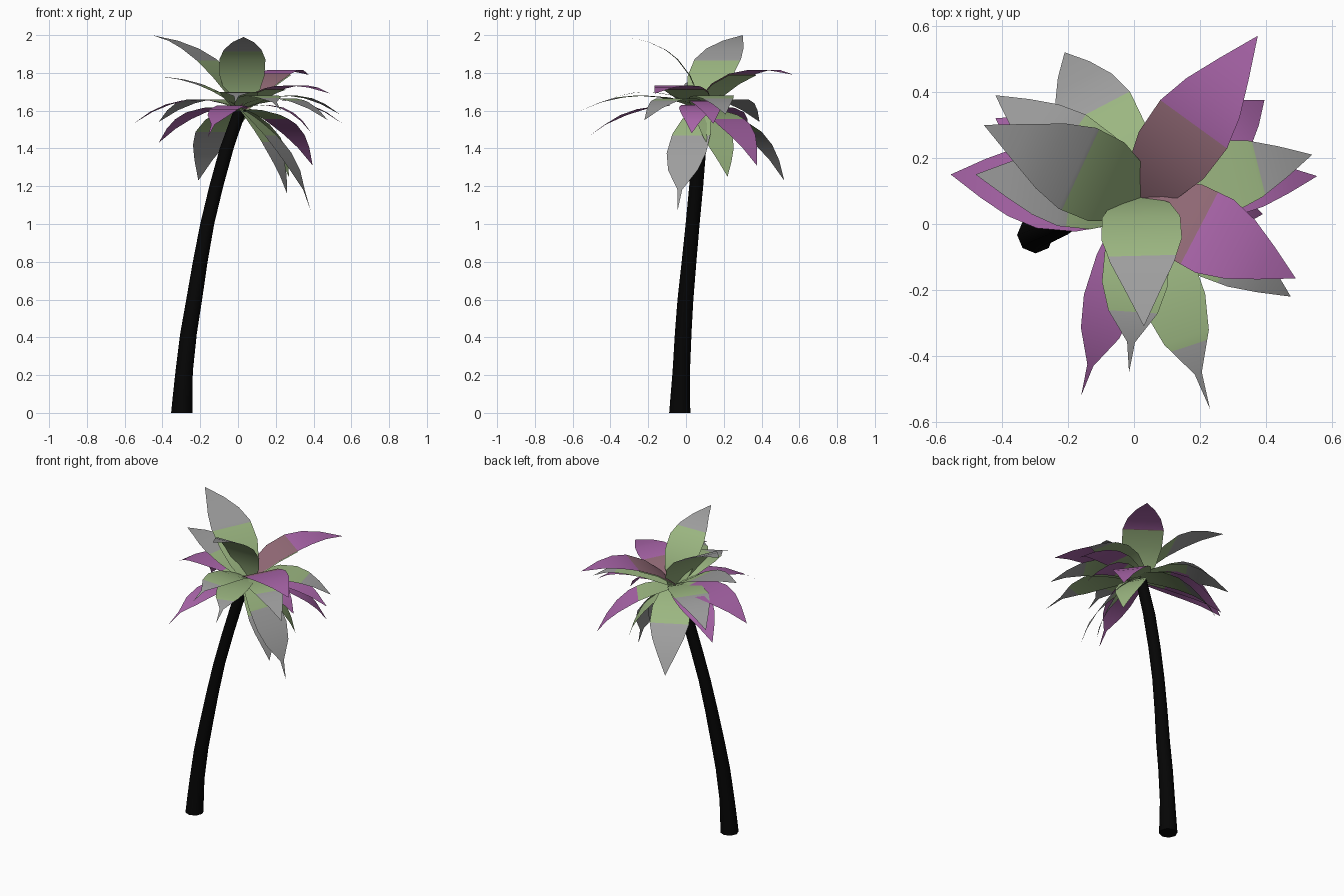
import bpy, bmesh, math
from mathutils import Vector

if "Cube" in bpy.data.objects:
    bpy.data.objects.remove(bpy.data.objects["Cube"])


def material(name, rgb):
    m = bpy.data.materials.new(name)
    m.diffuse_color = (*rgb, 1)
    m.use_nodes = True
    m.node_tree.nodes["Principled BSDF"].inputs["Base Color"].default_value = m.diffuse_color
    return m


BARK = material("black bark", (0.0015, 0.0015, 0.0015))
GREEN = material("leaf green", (0.33, 0.47, 0.22))
GREY = material("leaf grey", (0.34, 0.34, 0.34))
PURPLE = material("leaf purple", (0.40, 0.13, 0.40))
MAUVE = material("leaf mauve", (0.30, 0.15, 0.19))


def finish(name, bm, mats):
    mesh = bpy.data.meshes.new(name)
    bm.to_mesh(mesh)
    bm.free()
    for m in mats:
        mesh.materials.append(m)
    ob = bpy.data.objects.new(name, mesh)
    bpy.context.collection.objects.link(ob)
    return ob


# Trunk: eight-sided rings along a leaning curve (x, y, z, radius)
rings = [(-0.298, -0.033, 0.0, 0.056), (-0.293, -0.03, 0.1, 0.051),
         (-0.285, -0.025, 0.22, 0.046), (-0.262, -0.015, 0.42, 0.044),
         (-0.232, -0.003, 0.6, 0.042), (-0.2, 0.016, 0.8, 0.039),
         (-0.163, 0.035, 1.0, 0.037), (-0.115, 0.054, 1.2, 0.037),
         (-0.06, 0.07, 1.4, 0.037), (0.01, 0.08, 1.6, 0.034)]
bm = bmesh.new()
loops = []
for x, y, z, r in rings:
    loops.append([bm.verts.new((x + r * math.cos(k * math.tau / 8),
                                y + r * math.sin(k * math.tau / 8), z))
                  for k in range(8)])
for a, b in zip(loops, loops[1:]):
    for k in range(8):
        bm.faces.new((a[k], a[(k + 1) % 8], b[(k + 1) % 8], b[k])).smooth = True
bm.faces.new(loops[0][::-1])
bm.faces.new(loops[-1])
finish("trunk", bm, [BARK])

# Leaf outlines: (position along the leaf, half width)
PLAIN = [(0, .35), (.12, .72), (.3, .97), (.5, 1), (.66, .8), (.82, .45), (1, 0)]
SPIKED = [(0, .35), (.12, .72), (.3, .97), (.5, 1), (.66, .75), (.83, .12), (1, 0)]
ROOT = Vector((0.02, 0.08, 1.61))


def with_split(outline, s):
    """Add a row to the outline where the root colour ends."""
    rows = list(outline)
    for (t0, w0), (t1, w1) in zip(outline, outline[1:]):
        if t0 < s < t1:
            rows.append((s, w0 + (w1 - w0) * (s - t0) / (t1 - t0)))
    return sorted(rows)


def leaf(name, tip, half, base, end, split, spiked=False, bend=0.17, drop=0.0, stop=1.0):
    tip = Vector(tip)
    chord = tip - ROOT
    side = chord.cross(Vector((0, 0, 1))).normalized()
    up = side.cross(chord).normalized()
    ctrl = (ROOT + tip) / 2 + up * bend
    bm = bmesh.new()
    prev = None
    for t, w in with_split(SPIKED if spiked else PLAIN, split):
        if t > stop + 1e-6:
            break
        p = ROOT * (1 - t) ** 2 + ctrl * 2 * t * (1 - t) + tip * t * t - up * drop
        if w:
            row = [bm.verts.new(p - side * half * w), bm.verts.new(p + side * half * w)]
        else:
            row = [bm.verts.new(p)]
        if prev:
            f = bm.faces.new(prev[::-1] + row)
            f.material_index = 1 if t > split + 1e-6 else 0
            f.smooth = True
        prev = row
    finish(name, bm, [base, end])


# Crown: tip, half width, root colour, end colour, root colour length, spiked, bend
LEAVES = [
    # upright leaves
    ((-0.455, 0.30, 2.00), 0.135, GREEN, GREY, 0.48, False, 0.17),
    ((0.03, -0.31, 1.99), 0.122, GREEN, GREY, 0.62, False, 0.2),
    ((0.375, 0.57, 1.79), 0.125, MAUVE, PURPLE, 0.5, False, 0.2),
    ((-0.48, 0.15, 1.78), 0.12, GREEN, GREY, 0.45, False, 0.1),
    # spreading leaves
    ((0.49, -0.165, 1.69), 0.125, MAUVE, PURPLE, 0.4, False, 0.16),
    ((-0.015, -0.45, 1.64), 0.10, GREEN, GREY, 0.66, True, 0.15),
    ((0.23, -0.56, 1.60), 0.095, GREEN, GREY, 0.7, True, 0.15),
    ((-0.16, -0.52, 1.46), 0.08, PURPLE, PURPLE, 0.5, True, 0.15),
    ((0.475, -0.22, 1.55), 0.10, GREEN, GREY, 0.6, False, 0.17),
    ((0.54, 0.21, 1.58), 0.11, GREEN, GREY, 0.68, False, 0.17),
    ((0.555, 0.145, 1.53), 0.09, GREEN, PURPLE, 0.35, False, 0.16),
    ((-0.555, 0.15, 1.53), 0.13, GREEN, PURPLE, 0.2, False, 0.17),
    ((-0.42, 0.39, 1.54), 0.11, GREEN, GREY, 0.5, False, 0.17),
    # drooping leaves
    ((-0.42, 0.32, 1.43), 0.11, GREEN, PURPLE, 0.3, False, 0.15),
    ((0.39, 0.03, 1.48), 0.09, GREEN, PURPLE, 0.3, False, 0.15),
    ((0.395, 0.375, 1.31), 0.11, GREEN, PURPLE, 0.4, False, 0.16),
    ((-0.21, 0.52, 1.23), 0.12, GREEN, GREY, 0.5, False, 0.17),
    ((0.27, 0.22, 1.25), 0.09, GREEN, GREEN, 0.5, False, 0.1),
    ((0.26, -0.04, 1.16), 0.09, GREEN, GREY, 0.45, False, 0.1),
    ((0.385, -0.045, 1.07), 0.11, GREEN, GREY, 0.32, True, 0.12),
]
for i, args in enumerate(LEAVES):
    leaf(f"leaf_{i + 1:02d}", *args)

# Green undersides beneath the mauve leaf roots
for i in (2, 4):
    tip, half, _, _, split, spiked, bend = LEAVES[i]
    leaf(f"leaf_underside_{i + 1:02d}", tip, half, GREEN, GREEN, split, spiked, bend,
         drop=0.006, stop=split)
